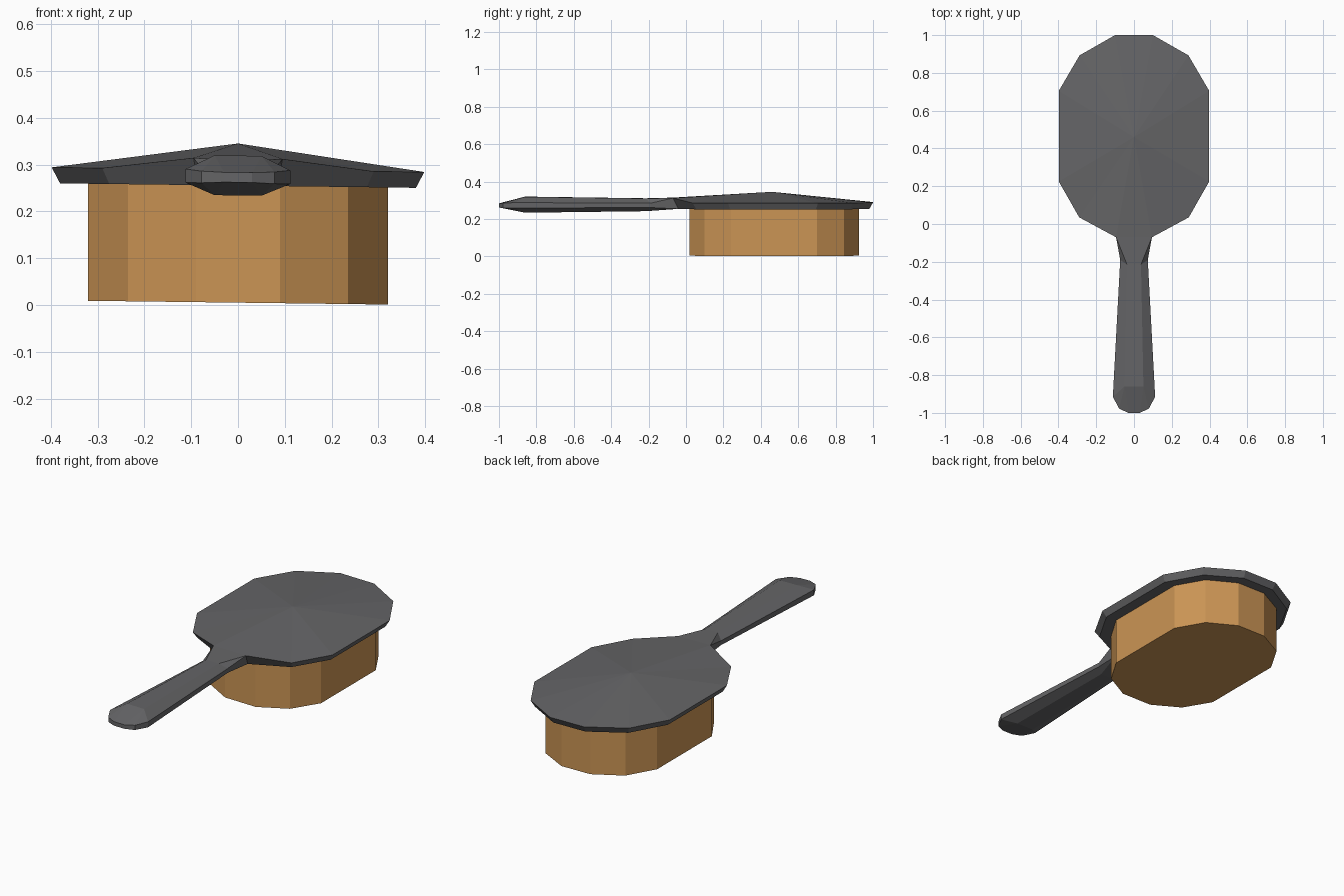
import bpy, bmesh

if "Cube" in bpy.data.objects:
    bpy.data.objects.remove(bpy.data.objects["Cube"])

TILT = 0.0125  # the whole brush leans slightly sideways


def finish(name, bm, colour):
    bmesh.ops.remove_doubles(bm, verts=bm.verts, dist=0.0005)
    bmesh.ops.recalc_face_normals(bm, faces=bm.faces)
    for v in bm.verts:
        v.co.z -= TILT * v.co.x
    mesh = bpy.data.meshes.new(name)
    bm.to_mesh(mesh)
    bm.free()
    obj = bpy.data.objects.new(name, mesh)
    bpy.context.collection.objects.link(obj)
    if colour:
        mat = bpy.data.materials.new(name + "_colour")
        mat.diffuse_color = colour
        mat.use_nodes = True
        mat.node_tree.nodes["Principled BSDF"].inputs["Base Color"].default_value = mat.diffuse_color
        mesh.materials.append(mat)


def outline(half):
    # half outline runs front to back on +x, then is mirrored back to the front
    return half + [(-p[0], *p[1:]) for p in reversed(half)]


def ring(bm, points):
    return [bm.verts.new(p) for p in points]


def bridge(bm, a, b, skip=()):
    n = len(a)
    for i in range(n):
        if i not in skip:
            bm.faces.new((a[i], a[(i + 1) % n], b[(i + 1) % n], b[i]))


# head: shallow faceted dome over a bevelled rim, open where the neck joins
bm = bmesh.new()
upper = ring(bm, outline([(0.095, -0.07, 0.313), (0.29, 0.035, 0.289), (0.398, 0.225, 0.289),
                          (0.398, 0.705, 0.289), (0.288, 0.893, 0.289), (0.10, 1.0, 0.289)]))
lower = ring(bm, outline([(0.085, -0.04, 0.255), (0.275, 0.055, 0.255), (0.38, 0.235, 0.255),
                          (0.38, 0.695, 0.255), (0.275, 0.877, 0.255), (0.095, 0.98, 0.255)]))
apex = bm.verts.new((0, 0.46, 0.345))
for i in range(12):
    bm.faces.new((upper[i], upper[(i + 1) % 12], apex))
bridge(bm, upper, lower, skip=(11,))
bm.faces.new(lower)

# handle: eight-sided sections as half points (top, upper side, lower side, bottom)
top, bottom = (0.05, -0.86, 0.319), (0.05, -0.86, 0.234)
neck_up, neck_low = (0.095, -0.07, 0.313), (0.085, -0.04, 0.255)
sections = [
    (neck_up, neck_up, neck_low, neck_low),
    ((0.037, -0.215, 0.31), (0.073, -0.19, 0.285), (0.073, -0.19, 0.262), (0.037, -0.215, 0.242)),
    (top, (0.112, -0.915, 0.289), (0.112, -0.915, 0.26), bottom),
    (top, (0.078, -0.978, 0.285), (0.078, -0.978, 0.26), bottom),
    (top, (0.03, -1.0, 0.283), (0.03, -1.0, 0.262), bottom),
]
rings = [ring(bm, outline(list(s))) for s in sections]
for a, b in zip(rings, rings[1:]):
    bridge(bm, a, b)
for i in range(3):
    e = rings[-1]
    bm.faces.new((e[i], e[i + 1], e[6 - i], e[7 - i]))
# zero-length edges where sections share points collapse when merged
finish("brush_body", bm, (0.13, 0.13, 0.135, 1))

# bristles: straight twelve-sided block
bm = bmesh.new()
half = [(0.09, 0.02), (0.235, 0.10), (0.32, 0.24), (0.32, 0.70), (0.235, 0.845), (0.085, 0.925)]
low = ring(bm, outline([(x, y, 0.005) for x, y in half]))
high = ring(bm, outline([(x, y, 0.257) for x, y in half]))
bridge(bm, low, high)
bm.faces.new(low)
bm.faces.new(high)
finish("bristles", bm, (0.6, 0.3, 0.09, 1))
